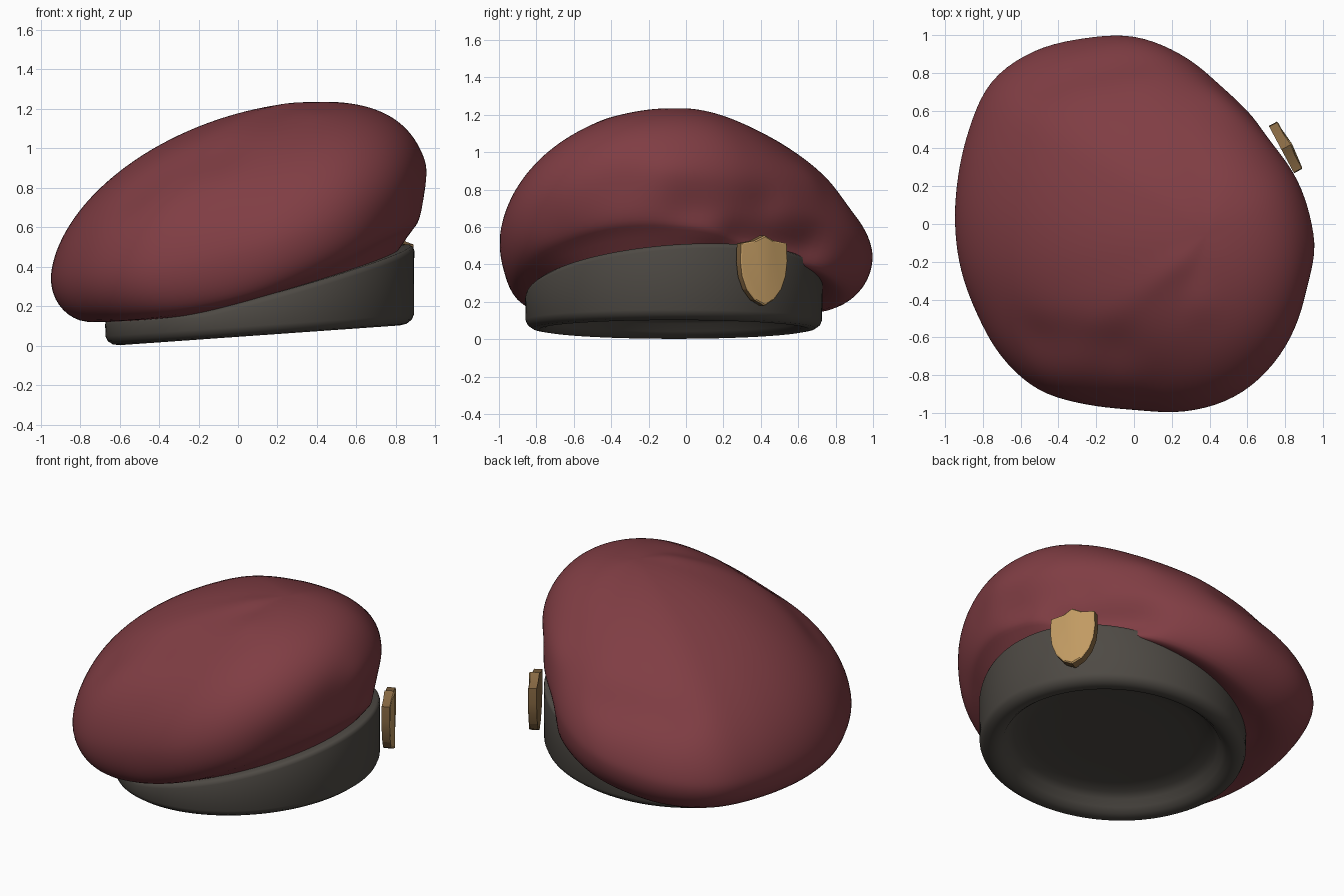
import bpy, bmesh, math
from mathutils import Vector

if "Cube" in bpy.data.objects:
    bpy.data.objects.remove(bpy.data.objects["Cube"])

SEG = 120


def material(name, rgb):
    m = bpy.data.materials.new(name)
    m.diffuse_color = (*rgb, 1)
    m.use_nodes = True
    m.node_tree.nodes["Principled BSDF"].inputs["Base Color"].default_value = m.diffuse_color
    return m


def make_object(name, bm, mats, angle=60):
    bmesh.ops.recalc_face_normals(bm, faces=bm.faces)
    mesh = bpy.data.meshes.new(name)
    bm.to_mesh(mesh)
    bm.free()
    for m in mats:
        mesh.materials.append(m)
    ob = bpy.data.objects.new(name, mesh)
    bpy.context.collection.objects.link(ob)
    bpy.ops.object.select_all(action='DESELECT')
    ob.select_set(True)
    bpy.context.view_layer.objects.active = ob
    bpy.ops.object.shade_smooth_by_angle(angle=math.radians(angle))
    return ob


def loft(rings, start=None, end=None):
    """Skin a list of rings of points, optionally closing to a pole."""
    bm = bmesh.new()
    rv = [[bm.verts.new(p) for p in r] for r in rings]
    for a, b in zip(rv, rv[1:]):
        for i in range(SEG):
            j = (i + 1) % SEG
            bm.faces.new((a[i], a[j], b[j], b[i]))
    for pole, ring in ((start, rv[0]), (end, rv[-1])):
        if pole is not None:
            v = bm.verts.new(pole)
            for i in range(SEG):
                bm.faces.new((ring[i], ring[(i + 1) % SEG], v))
    return bm


wine = material("wine felt", (0.215, 0.047, 0.057))
grey = material("dark grey band", (0.076, 0.068, 0.058))
brass = material("brass", (0.54, 0.33, 0.125))
brown = material("dark brass", (0.25, 0.145, 0.058))

angles = [2 * math.pi * i / SEG for i in range(SEG)]


# Head band: a round ring with slanted lower and upper rims
def band_xy(a, r):
    return 0.11 + r * 0.985 * math.cos(a), -0.065 + r * math.sin(a)


def band_low(x):
    return 0.045 + 0.0705 * x


def band_high(x, y):
    return max(0.27 + 0.27 * x + 0.07 * (y + 0.065), band_low(x) + 0.14)


profile = [(0.3, 'b', 0.115), (0.5, 'b', 0.11), (0.59, 'b', 0.1), (0.63, 'b', 0.075),
           (0.655, 'b', 0.035), (0.685, 'b', 0.01), (0.72, 'b', 0), (0.755, 'b', 0.006),
           (0.782, 'b', 0.025), (0.793, 'b', 0.05), (0.795, 't', -0.03),
           (0.79, 't', -0.012), (0.775, 't', 0), (0.68, 't', 0)]
rings = []
for r, base, off in profile:
    ring = []
    for a in angles:
        x, y = band_xy(a, r)
        z = band_low(x) if base == 'b' else band_high(x, y)
        ring.append((x, y, z + off))
    rings.append(ring)
make_object("head_band", loft(rings, start=(0.11, -0.065, 0.168)), [grey])

# Beret crown: outline radius every 15 degrees, seen from the top
outline = [.935, .9, .86, .85, .875, .935, .995, 1.02, 1.06, 1.07, 1.01, .967,
           .95, .95, .96, .995, 1.015, .99, .985, 1.03, 1.06, 1.05, 1.015, .975]


def radius(a):
    f = a / (2 * math.pi) * 24
    i = int(f)
    t = f - i
    p0, p1, p2, p3 = (outline[(i + k) % 24] for k in (-1, 0, 1, 2))
    return p1 + 0.5 * t * (p2 - p0 + t * (2 * p0 - 5 * p1 + 4 * p2 - p3
                                          + t * (3 * (p1 - p2) + p3 - p0)))


# Folds and dents: start, end, width, push outward
folds = [((0.84, 0.3, 0.56), (0.5, 0.68, 0.5), 0.09, -0.07),
         ((0.9, 0.0, 0.72), (0.75, 0.42, 0.72), 0.1, -0.035),
         ((0.92, -0.1, 0.88), (0.45, 0.65, 0.85), 0.11, 0.02),
         ((-0.5, -0.6, 0.75), (-0.1, -0.6, 0.9), 0.15, -0.035),
         ((0.0, -0.75, 0.75), (0.35, -0.4, 1.1), 0.1, 0.02),
         ((-0.2, -0.5, 0.95), (0.25, -0.2, 1.2), 0.07, 0.012),
         ((0.72, -0.65, 0.6), (0.85, -0.35, 0.8), 0.12, -0.025),
         ((-0.45, 0.72, 0.68), (0.0, 0.85, 0.72), 0.12, -0.025)]


def fold(p):
    p = Vector(p)
    out = (p - Vector((0.1, 0, 0.4))).normalized()
    push = 0
    for s, e, w, d in folds:
        s, e = Vector(s), Vector(e)
        t = max(0, min(1, (p - s).dot(e - s) / (e - s).length_squared))
        push += d * math.exp(-((p - s.lerp(e, t)).length / w) ** 2)
    return p + out * push


apex = Vector((0.4, -0.05, 1.237))


def crown_ring(stage, k):
    ring = []
    for a in angles:
        c, s = math.cos(a), math.sin(a)
        r = radius(a)
        px, py = r * c, r * s
        ze = 0.46 + 0.255 * px + 0.13 * px * px
        bx, by = band_xy(a, 0.77)
        if stage == 'tuck':
            bx, by = band_xy(a, 0.70)
            p = (bx, by, band_high(bx, by) - 0.02)
        elif stage == 'under':
            t = 0.3 + 0.7 * math.cos(k)
            p = (bx + (px - bx) * t, by + (py - by) * t, ze - 0.22 * math.sin(k))
        else:
            n = 1.72 - 0.1 * s + 0.75 * max(0, c) ** 2 + 0.06 * max(0, -c)
            u, v = math.cos(k) ** (2 / n), math.sin(k) ** (2 / n)
            p = (apex.x + (px - apex.x) * u, apex.y + (py - apex.y) * u,
                 ze + (apex.z - ze) * v)
        ring.append(fold(p) if stage != 'tuck' else p)
    return ring


rings = [crown_ring('tuck', 0)]
rings += [crown_ring('under', math.pi / 2 * (1 - i / 10)) for i in range(10)]
rings += [crown_ring('over', math.pi / 2 * i / 40) for i in range(39)]
bm = loft(rings, end=apex)
inner = [v for v in bm.verts if not v.is_boundary]
for _ in range(4):
    bmesh.ops.smooth_vert(bm, verts=inner, factor=0.5, use_axis_x=True,
                          use_axis_y=True, use_axis_z=True)
make_object("beret_crown", bm, [wine], 180)

# Shield badge: mirrored half outline, raised along the centre line
half = [(0, 0.188), (0.06, 0.16), (0.138, 0.146), (0.142, 0.05), (0.132, -0.03),
        (0.105, -0.1), (0.06, -0.155), (0, -0.188)]
normal = Vector((0.88, 0.47, 0)).normalized()
side = Vector((-normal.y, normal.x, 0))
centre = Vector((0.807, 0.408, 0.367))
bm = bmesh.new()


def badge_vert(u, w, depth):
    return bm.verts.new(centre + side * u + normal * depth + Vector((0, 0, w)))


for sign in (1, -1):
    back = [badge_vert(sign * u, w, -0.03) for u, w in half]
    rim = [badge_vert(sign * u, w, 0.018 if u else 0.026) for u, w in half]
    face = [badge_vert(sign * u * 0.95, w * 0.96, 0.022 if u else 0.034) for u, w in half]
    for a, b, slot in ((back, rim, 1), (rim, face, 0)):
        for i in range(len(half) - 1):
            bm.faces.new((a[i], a[i + 1], b[i + 1], b[i])).material_index = slot
    bm.faces.new(face)
    bm.faces.new(back).material_index = 1
bmesh.ops.remove_doubles(bm, verts=bm.verts, dist=0.0005)
make_object("shield_badge", bm, [brass, brown], 15)
